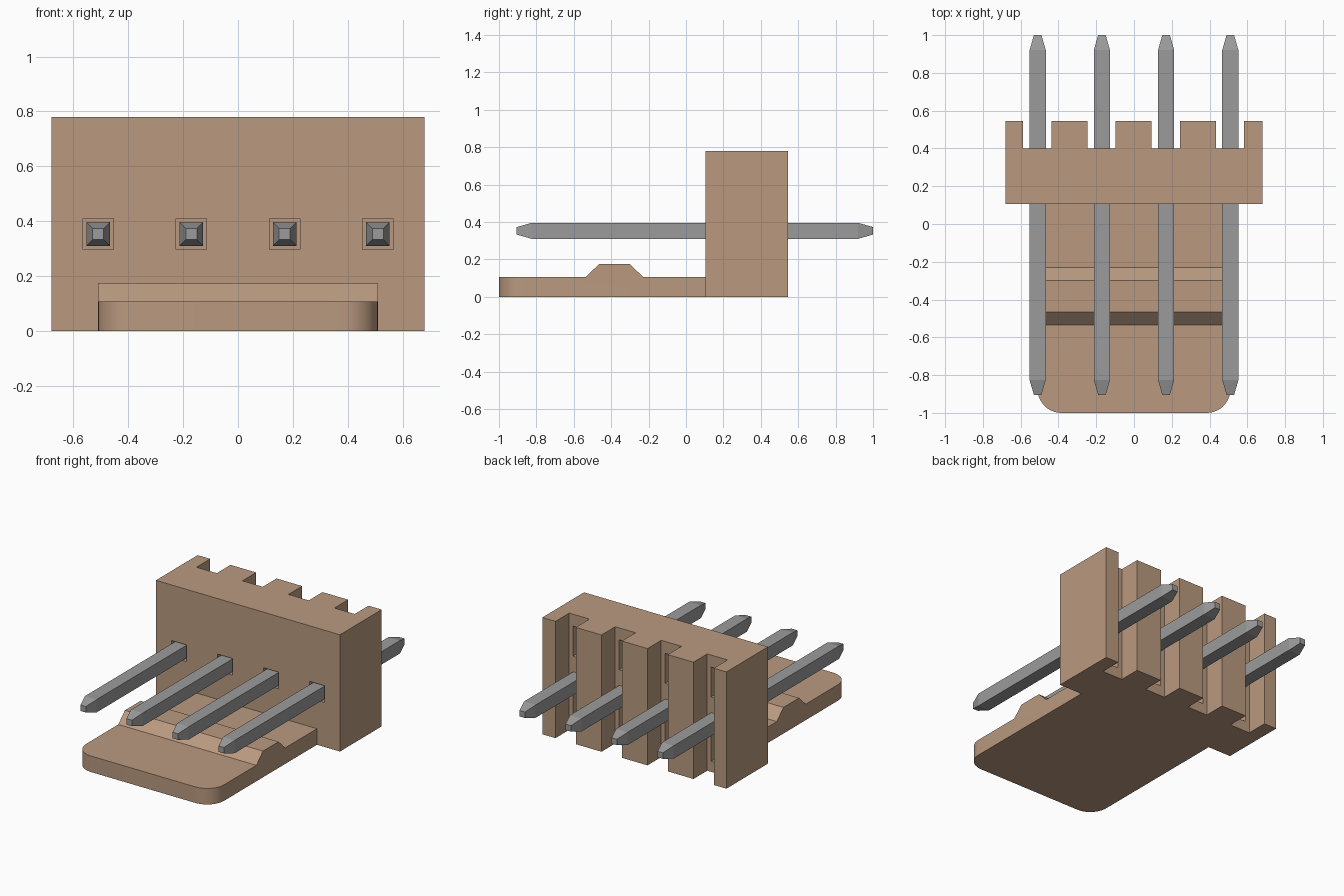
import bpy, bmesh
from mathutils import Vector

cube = bpy.data.objects.get("Cube")
if cube:
    bpy.data.objects.remove(cube, do_unlink=True)


def make_material(name, color):
    mat = bpy.data.materials.new(name)
    mat.use_nodes = True
    mat.diffuse_color = color
    mat.node_tree.nodes["Principled BSDF"].inputs["Base Color"].default_value = color
    return mat


TAN = make_material("tan plastic", (0.49, 0.323, 0.216, 1))
GREY = make_material("grey metal", (0.33, 0.33, 0.33, 1))


def add_object(name, bm, mat):
    bmesh.ops.recalc_face_normals(bm, faces=bm.faces)
    mesh = bpy.data.meshes.new(name)
    bm.to_mesh(mesh)
    bm.free()
    obj = bpy.data.objects.new(name, mesh)
    bpy.context.collection.objects.link(obj)
    mesh.materials.append(mat)
    return obj


def prism(points, offset):
    """Extrude a closed outline of 3D points along an offset."""
    bm = bmesh.new()
    face = bm.faces.new([bm.verts.new(p) for p in points])
    new = bmesh.ops.extrude_face_region(bm, geom=[face])["geom"]
    verts = [v for v in new if isinstance(v, bmesh.types.BMVert)]
    bmesh.ops.translate(bm, verts=verts, vec=Vector(offset))
    return bm


def add_box(bm, low, high):
    verts = bmesh.ops.create_cube(bm, size=1)["verts"]
    low, high = Vector(low), Vector(high)
    for v in verts:
        v.co = (low + high) / 2 + v.co * (high - low)


PINS = [-0.51, -0.17, 0.17, 0.51]
PIN_Z = 0.353
HALF_X, FRONT, SLOT, BACK, HEIGHT = 0.68, 0.105, 0.40, 0.545, 0.78

# Housing: comb outline with one slot behind each pin
outline = [(-HALF_X, FRONT, 0), (-HALF_X, BACK, 0)]
for x in PINS:
    l, r = x - 0.077, x + 0.073
    outline += [(l, BACK, 0), (l, SLOT, 0), (r, SLOT, 0), (r, BACK, 0)]
outline += [(HALF_X, BACK, 0), (HALF_X, FRONT, 0)]
housing = add_object("housing", prism(outline, (0, 0, HEIGHT)), TAN)

# Cutter: square pin sockets in front, two recesses in each slot
bm = bmesh.new()
for x in PINS:
    add_box(bm, (x - 0.056, 0, PIN_Z - 0.056), (x + 0.056, 0.2, PIN_Z + 0.056))
    for z in (0.07, 0.5):
        add_box(bm, (x - 0.045, 0.33, z), (x + 0.045, 0.43, z + 0.2))
cutter = add_object("socket_cutter", bm, TAN)
cutter.hide_render = True
cutter.hide_viewport = True
cut = housing.modifiers.new("sockets", "BOOLEAN")
cut.operation = "DIFFERENCE"
cut.solver = "EXACT"
cut.object = cutter

# Locking tongue: ridged side profile with rounded front corners
profile = [(-1, 0), (FRONT, 0), (FRONT, 0.107), (-0.23, 0.107),
           (-0.30, 0.175), (-0.465, 0.175), (-0.535, 0.107), (-1, 0.107)]
bm = prism([(-0.51, y, z) for y, z in profile], (1.02, 0, 0))
corners = [e for e in bm.edges
           if all(v.co.y < -0.99 for v in e.verts)
           and abs(e.verts[0].co.z - e.verts[1].co.z) > 0.05]
bmesh.ops.bevel(bm, geom=corners, offset=0.125, segments=10, profile=0.5,
                affect="EDGES")
tongue = add_object("locking_tongue", bm, TAN)
bpy.context.view_layer.objects.active = tongue
tongue.select_set(True)
bpy.ops.object.shade_smooth_by_angle()

# Pins: square bars with tapered tips
for i, x in enumerate(PINS):
    bm = bmesh.new()
    rings = []
    for y, h in ((-0.905, 0.02), (-0.825, 0.043), (0.92, 0.043), (1, 0.02)):
        rings.append([bm.verts.new((x + sx * h, y, PIN_Z + sz * h))
                      for sx, sz in ((-1, -1), (1, -1), (1, 1), (-1, 1))])
    for a, b in zip(rings, rings[1:]):
        for k in range(4):
            n = (k + 1) % 4
            bm.faces.new((a[k], a[n], b[n], b[k]))
    bm.faces.new(rings[0])
    bm.faces.new(rings[-1])
    add_object(f"pin_{i + 1}", bm, GREY)
